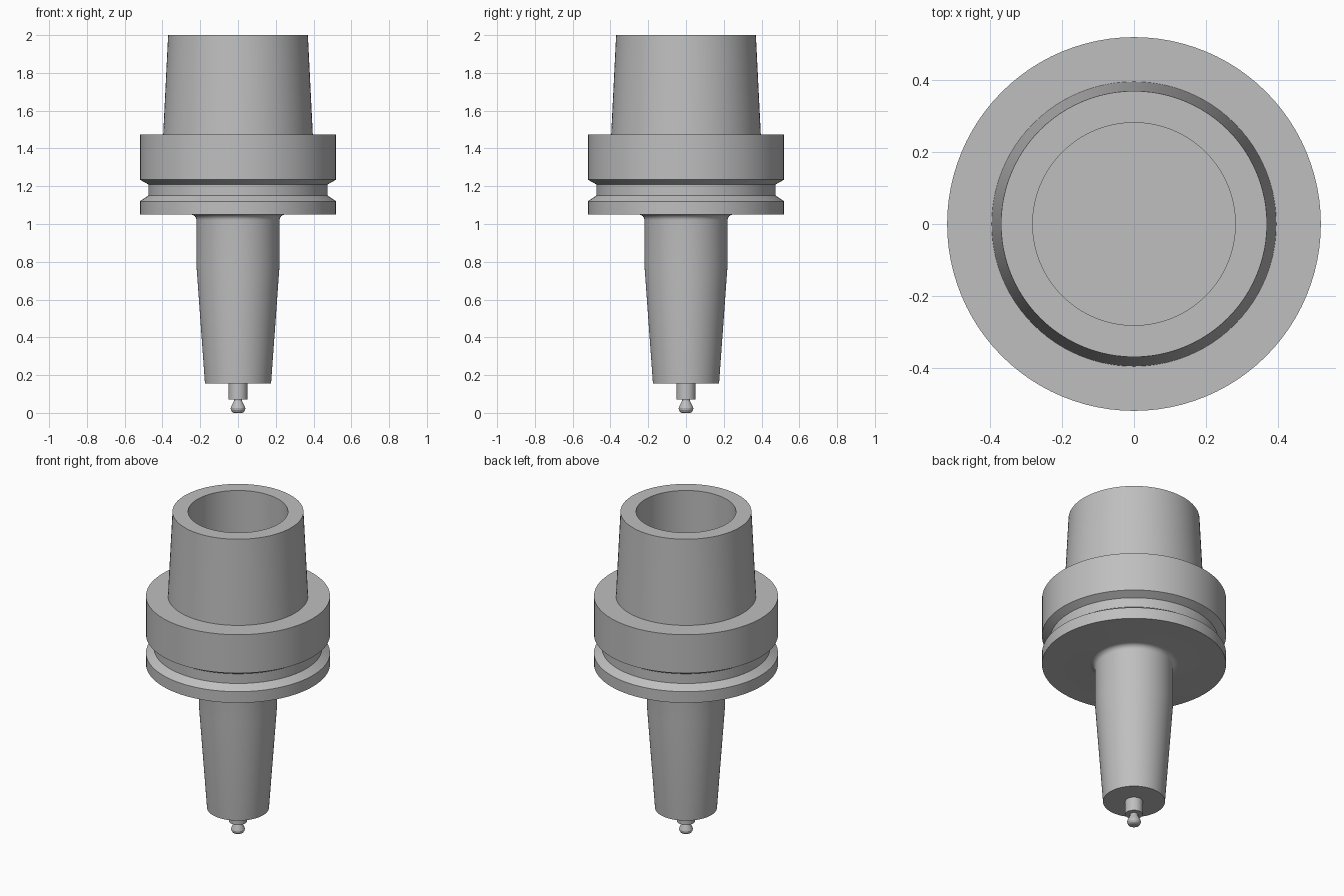
import bpy, bmesh, math

if "Cube" in bpy.data.objects:
    bpy.data.objects.remove(bpy.data.objects["Cube"])

SEGMENTS = 96

steel = bpy.data.materials.new("satin steel grey")
steel.diffuse_color = (0.52, 0.52, 0.52, 1)
steel.use_nodes = True
steel.node_tree.nodes["Principled BSDF"].inputs["Base Color"].default_value = steel.diffuse_color


def turned_part(name, profile):
    """Spin a closed (radius, height) profile about the z axis."""
    bm = bmesh.new()
    verts = [bm.verts.new((r, 0, z)) for r, z in profile]
    edges = [bm.edges.new(pair) for pair in zip(verts, verts[1:])]
    bmesh.ops.spin(bm, geom=verts + edges, axis=(0, 0, 1), cent=(0, 0, 0),
                   angle=math.tau, steps=SEGMENTS, use_duplicate=False)
    bmesh.ops.remove_doubles(bm, verts=bm.verts, dist=1e-5)
    bmesh.ops.recalc_face_normals(bm, faces=bm.faces)
    mesh = bpy.data.meshes.new(name)
    bm.to_mesh(mesh)
    bm.free()
    mesh.materials.append(steel)
    obj = bpy.data.objects.new(name, mesh)
    bpy.context.collection.objects.link(obj)
    bpy.ops.object.select_all(action='DESELECT')
    obj.select_set(True)
    bpy.context.view_layer.objects.active = obj
    bpy.ops.object.shade_smooth_by_angle(angle=math.radians(20))
    return obj


# Fillet where the nose meets the underside of the flange
fillet = [(0.25 - 0.03 * math.sin(a), 1.02 + 0.03 * math.cos(a))
          for a in (math.radians(90 - 15 * i) for i in range(7))]

# Holder body: tapered nose, grooved flange, hollow tapered shank
turned_part("holder_body", [
    (0, 0.155), (0.175, 0.155), (0.22, 0.78), *fillet,
    (0.52, 1.05), (0.52, 1.12), (0.475, 1.15), (0.475, 1.21),
    (0.52, 1.235), (0.52, 1.475), (0.396, 1.475), (0.37, 2.0),
    (0.282, 2.0), (0.282, 1.475), (0, 1.475)])

# Small cutter shaft below the nose
turned_part("cutter_shaft", [
    (0, 0.07), (0.05, 0.07), (0.05, 0.16), (0, 0.16)])

# Rounded cutter tip with a flared neck
turned_part("cutter_tip", [
    (0, 0.08), (0.022, 0.08), (0.022, 0.062), (0.036, 0.034),
    (0.039, 0.025), (0.037, 0.014), (0.031, 0.005), (0.022, 0.0), (0, 0.0)])
